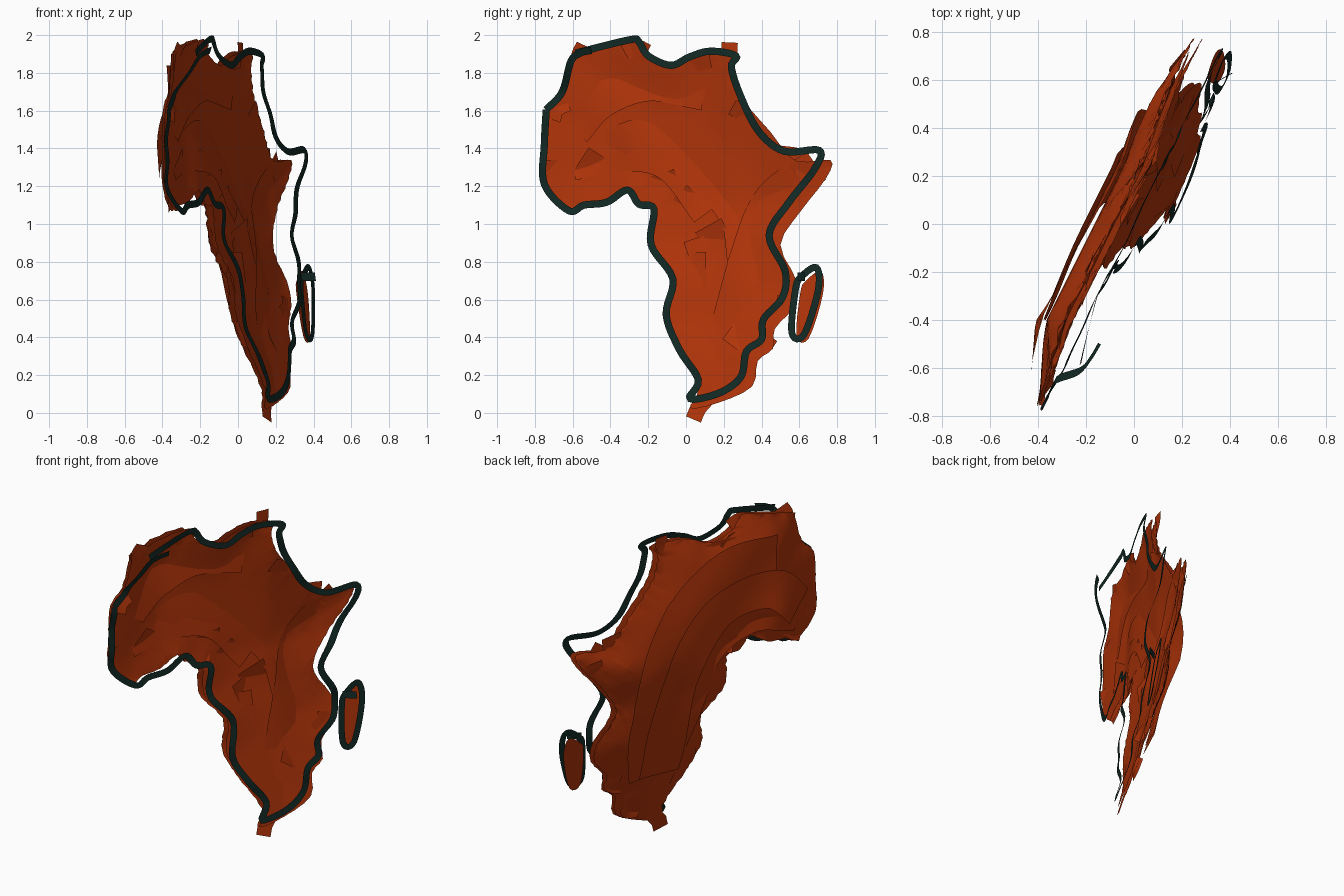
import bpy, bmesh, math, random
from mathutils import Vector

if "Cube" in bpy.data.objects:
    bpy.data.objects.remove(bpy.data.objects["Cube"])

random.seed(4)

# Coast line (y, z), clockwise from the north-west corner
COAST = [(-.585, 1.905), (-.30, 1.975), (-.25, 1.965), (-.2, 1.89), (-.08, 1.84), (.02, 1.885),
         (.13, 1.915), (.265, 1.89), (.24, 1.83), (.29, 1.675), (.385, 1.49), (.52, 1.385),
         (.705, 1.39), (.68, 1.29), (.545, 1.115), (.44, .94), (.525, .75), (.51, .61),
         (.41, .495), (.40, .39), (.32, .325), (.29, .19), (.175, .105), (.02, .075),
         (.065, .175), (-.035, .335), (-.105, .52), (-.07, .71), (-.185, .89), (-.17, 1.08),
         (-.25, 1.105), (-.31, 1.18), (-.42, 1.115), (-.54, 1.10), (-.62, 1.07), (-.75, 1.21),
         (-.75, 1.42), (-.74, 1.605), (-.655, 1.70), (-.61, 1.86)]
ISLAND = [(.69, .77), (.70, .65), (.625, .415), (.56, .425), (.58, .655), (.61, .72)]


def material(name, col):
    m = bpy.data.materials.new(name)
    m.diffuse_color = (*col, 1)
    m.use_nodes = True
    m.node_tree.nodes["Principled BSDF"].inputs["Base Color"].default_value = m.diffuse_color
    return m


RUST = material("rust_paint", (.44, .035, .003))
DARK = material("dark_paint", (.006, .022, .018))


def smooth_path(pts, closed=False, steps=6):
    """Catmull-Rom samples through 2D points."""
    p = [Vector(q) for q in pts]
    p = [p[-1]] + p + p[:2] if closed else [2 * p[0] - p[1]] + p + [2 * p[-1] - p[-2]]
    out = []
    for a, b, c, d in zip(p, p[1:], p[2:], p[3:]):
        for i in range(steps):
            t = i / steps
            out.append(.5 * (2 * b + (c - a) * t + (2 * a - 5 * b + 4 * c - d) * t * t
                             + (3 * b - a - 3 * c + d) * t ** 3))
    return out if closed else out + [p[-2]]


def clamp(v, lo=0, hi=1):
    return max(lo, min(hi, v))


def lean(y, z):
    """Leaning plane that everything hangs on."""
    return .5 * y + .14 * max(0, 1.1 - z)


def land_depth(y, z, off):
    """Land paint is shallower in the west and south, and set back in the east."""
    return (off * clamp((y + .9) / .5, .25, 1) * clamp(.4 + .7 * z)
            - .05 * clamp((y - .25) / .3) * clamp(.2 + z))


def land_shift(y, z):
    """The painted land sits a little east and south of its outline."""
    if y > .25 and z < 1.5:
        y += .06
    if y > 0 and z < 1.42:
        z -= .05
    return y, z


LAND = smooth_path([land_shift(*q) for q in COAST], True, 3)


def inland(y, z):
    d = min((q - Vector((y, z))).length for q in LAND)
    return math.sin(min(d / .3, 1) * math.pi / 2)


def make(name, bm, mat):
    me = bpy.data.meshes.new(name)
    bm.to_mesh(me)
    bm.free()
    me.materials.append(mat)
    me.polygons.foreach_set("use_smooth", [True] * len(me.polygons))
    ob = bpy.data.objects.new(name, me)
    bpy.context.collection.objects.link(ob)
    return ob


def sheet(name, path, edge, bulge):
    """Fill an outline, cut it into a fine grid and bow it backwards."""
    bm = bmesh.new()
    f = bm.faces.new([bm.verts.new((0, q.x, q.y)) for q in path])
    f.normal_update()
    bmesh.ops.triangulate(bm, faces=[f], ngon_method='EAR_CLIP')
    for i in range(-16, 41):
        for axis in (1, 2):
            n = Vector((0, 0, 0))
            n[axis] = 1
            bmesh.ops.bisect_plane(bm, geom=bm.verts[:] + bm.edges[:] + bm.faces[:],
                                   plane_co=n * (i * .05 + .003), plane_no=n)
    for v in bm.verts:
        y, z = v.co.y, v.co.z
        v.co.x = lean(y, z) + land_depth(y, z, edge + (bulge * inland(y, z) if bulge else 0))
    bmesh.ops.recalc_face_normals(bm, faces=bm.faces[:])
    return make(name, bm, RUST)


def ribbon(bm, path, width, offset, closed=False, across=1, twist=0, flare=0):
    """Flat brush stroke along a (y, z) path; offset(y, z) sets its depth."""
    rows, n = [], len(path)
    for i, q in enumerate(path):
        a = path[i - 1] if i or closed else q
        b = path[(i + 1) % n] if i < n - 1 or closed else q
        t = (b - a).normalized()
        side = Vector((-t.y, t.x))
        row = []
        for k in range(across + 1):
            s = k / across - .5
            p = q + side * s * width
            x = lean(p.x, p.y) + offset(p.x, p.y) + twist * s + flare * (i / n - .5)
            row.append(bm.verts.new((x, p.x, p.y)))
        rows.append(row)
    pairs = list(zip(rows, rows[1:])) + ([(rows[-1], rows[0])] if closed else [])
    for r, s in pairs:
        for k in range(across):
            bm.faces.new((r[k], r[k + 1], s[k + 1], s[k]))


# Land: a front skin and a deeper back skin
sheet("land_front", LAND, -.05, -.04)
sheet("land_back", LAND, -.085, -.08)
island_path = smooth_path([(y + .025, z - .02) for y, z in ISLAND], True, 4)
sheet("island_land", island_path, -.02, 0)

# Long brush strokes over the front and back of the land
STROKES = [
    (.16, -.085, [(-.43, 1.38), (-.25, 1.47), (.02, 1.31), (.25, 1.05), (.3, .8)]),
    (.14, -.075, [(-.6, 1.3), (-.35, 1.35), (-.1, 1.3), (.1, 1.05)]),
    (.2, -.09, [(.03, 1.78), (.13, 1.62), (.35, 1.36), (.6, 1.3)]),
    (.18, -.08, [(.69, 1.31), (.45, 1.13), (.33, .85), (.22, .45)]),
    (.2, -.08, [(-.6, 1.5), (-.45, 1.66), (-.2, 1.75), (.1, 1.7)]),
    (.15, -.07, [(.03, .85), (.04, .6), (.1, .35), (.16, .1)]),
    (.24, -.2, [(-.55, 1.33), (-.35, 1.5), (-.02, 1.42), (.2, 1.0), (.2, .4)]),
    (.24, -.18, [(-.4, 1.72), (-.1, 1.7), (.2, 1.4), (.36, .95), (.25, .4)]),
    (.16, -.13, [(-.6, 1.22), (-.3, 1.3), (-.03, 1.12), (.07, .7), (.14, .3)]),
]
bm = bmesh.new()
for w, off, pts in STROKES:
    ribbon(bm, smooth_path(pts), w,
           lambda y, z, o=off: land_depth(y, z, o + .012 * math.sin(9 * y + 7 * z)), across=4,
           twist=random.uniform(-.03, .03) if off > -.1 else 0)
make("long_strokes", bm, RUST)

# Short dabs scattered along the rim, and square dabs in the middle
bm = bmesh.new()
n = len(LAND)
for i in range(4, n, 6):
    q, t = LAND[i], (LAND[(i + 1) % n] - LAND[i - 1]).normalized()
    inward = Vector((t.y, -t.x))
    c = q + inward * .045
    turn = inward * random.uniform(0, .03)
    off = random.uniform(-.11, -.05)
    ribbon(bm, smooth_path([c - t * .06 + turn, c, c + t * .06 + turn]), .085,
           lambda y, z: land_depth(y, z, off), across=2, twist=random.uniform(-.03, .03),
           flare=random.uniform(-.03, .03))
for y, z, a in [(-.12, 1.2, .3), (0, 1.1, .8), (.08, .85, 1.9), (.15, .93, .5), (.3, .4, 2.5), (-.5, 1.3, 1)]:
    d = Vector((math.cos(a), math.sin(a))) * .08
    c = Vector((y, z))
    ribbon(bm, [c - d, c, c + d], .14, lambda y, z: land_depth(y, z, -.08), twist=.04, flare=.04)
make("short_dabs", bm, RUST)


# Dark outlines floating in front of the land
def outline_depth(y, z):
    lift = .25 * max(0, -.3 - y) if z > 1.8 else 0
    if y > .1:
        lift += .05 * math.exp(-((z - .98) / .2) ** 2)
    return lift + .006 * math.sin(25 * z)


bm = bmesh.new()
ribbon(bm, smooth_path(COAST[:-2]), .038, outline_depth)
ribbon(bm, smooth_path([(-.74, 1.605), (-.655, 1.70), (-.61, 1.86), (-.56, 1.905), (-.5, 1.92)]), .038,
       lambda y, z: .006 * math.sin(25 * z) + .5 * max(0, z - 1.7))
make("coast_outline", bm, DARK)
bm = bmesh.new()
ribbon(bm, smooth_path(ISLAND, True), .036, lambda y, z: -.015, closed=True)
ribbon(bm, smooth_path([(.59, .72), (.63, .72)]), .045, lambda y, z: .02, flare=.06)
make("island_outline", bm, DARK)
